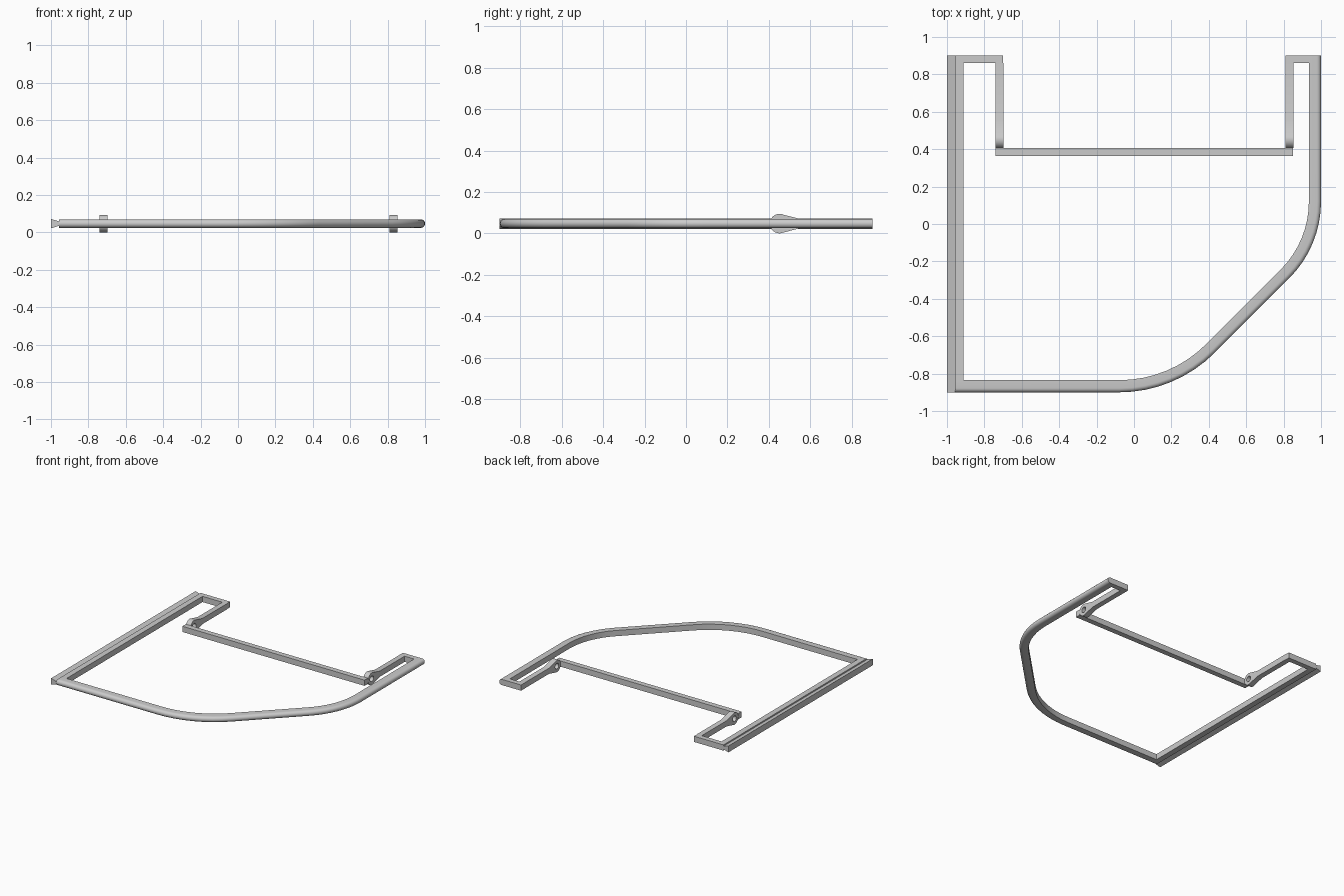
import bpy, bmesh
from math import cos, sin, pi, radians, atan2, tan

if "Cube" in bpy.data.objects:
    bpy.data.objects.remove(bpy.data.objects["Cube"])

ZC = 0.047          # mid height of the frame
H = 0.0225          # half height of the bars


def loft(name, rings, cyclic_rings=False, smooth=False):
    """Skin a list of equal-length closed rings, capping the ends."""
    bm = bmesh.new()
    vs = [[bm.verts.new(p) for p in r] for r in rings]
    n, m = len(vs[0]), len(vs)
    for i in range(m if cyclic_rings else m - 1):
        a, b = vs[i], vs[(i + 1) % m]
        for j in range(n):
            k = (j + 1) % n
            bm.faces.new((a[j], a[k], b[k], b[j]))
    if not cyclic_rings:
        bm.faces.new(vs[0])
        bm.faces.new(vs[-1])
    bmesh.ops.recalc_face_normals(bm, faces=bm.faces)
    me = bpy.data.meshes.new(name)
    bm.to_mesh(me)
    bm.free()
    ob = bpy.data.objects.new(name, me)
    bpy.context.collection.objects.link(ob)
    if smooth:
        bpy.ops.object.select_all(action='DESELECT')
        bpy.context.view_layer.objects.active = ob
        ob.select_set(True)
        bpy.ops.object.shade_smooth_by_angle(angle=radians(30))
    return ob


def bar(name, x0, x1, y0, y1):
    ring = [(y0, -H), (y1, -H), (y1, H), (y0, H)]
    return loft(name, [[(x, y, ZC + z) for y, z in ring] for x in (x0, x1)])


# Curved outer rim: flat inner side, half-round outer side
profile = [(0.065, H), (0.065, -H)]
profile += [(H - H * cos(a), H * sin(a)) for a in
            [-pi / 2 + pi * i / 10 for i in range(11)]]
path = [(-0.957, -0.9, -pi / 2)]
t = tan(pi / 8)
for tangent, start in ((0.30, -pi / 2), (0.24, -pi / 4)):
    r = tangent / t
    cx, cy = (-0.08, -0.9 + r) if start < -1 else (1 - r, 0.12)
    for i in range(9):
        a = start + pi / 4 * i / 8
        path.append((cx + r * cos(a), cy + r * sin(a), a))
path.append((1, 0.9, 0))
loft("outer_rim", [[(x - cos(a) * d, y - sin(a) * d, ZC + z) for d, z in profile]
                   for x, y, a in path], smooth=True)

# Straight side rail with a flared outer lip
bar("side_rail", -0.957, -0.912, -0.835, 0.86)
lip = [(-1, -0.025), (-0.957, -0.012), (-0.957, 0.012), (-1, 0.025)]
loft("side_rail_lip", [[(x, y, ZC + z) for x, z in lip] for y in (-0.9, 0.9)])

# Rear tabs and crossbar
bar("rear_tab_left", -0.957, -0.70, 0.86, 0.9)
bar("rear_tab_right", 0.81, 0.935, 0.86, 0.9)
bar("crossbar", -0.74, 0.85, 0.363, 0.405)

# Hinge arms: teardrop eye with a through hole, tapering into the bar
R, HOLE, YC = 0.047, 0.022, 0.452
eye = [(R * cos(radians(a)), R * sin(radians(a))) for a in range(65, 296, 10)]
taper = [(0.05, -0.035), (0.10, -H), (0.86 - YC, -H)]
outer = eye + taper + [(y, -z) for y, z in reversed(taper)]
angles = [atan2(z, y) for y, z in outer]
inner = [(HOLE * cos(a), HOLE * sin(a)) for a in angles]
for name, x0 in (("hinge_arm_left", -0.74), ("hinge_arm_right", 0.81)):
    x1 = x0 + 0.042
    loops = ((x0, outer), (x1, outer), (x1, inner), (x0, inner))
    loft(name, [[(x, YC + y, ZC + z) for y, z in ring] for x, ring in loops],
         cyclic_rings=True, smooth=True)
